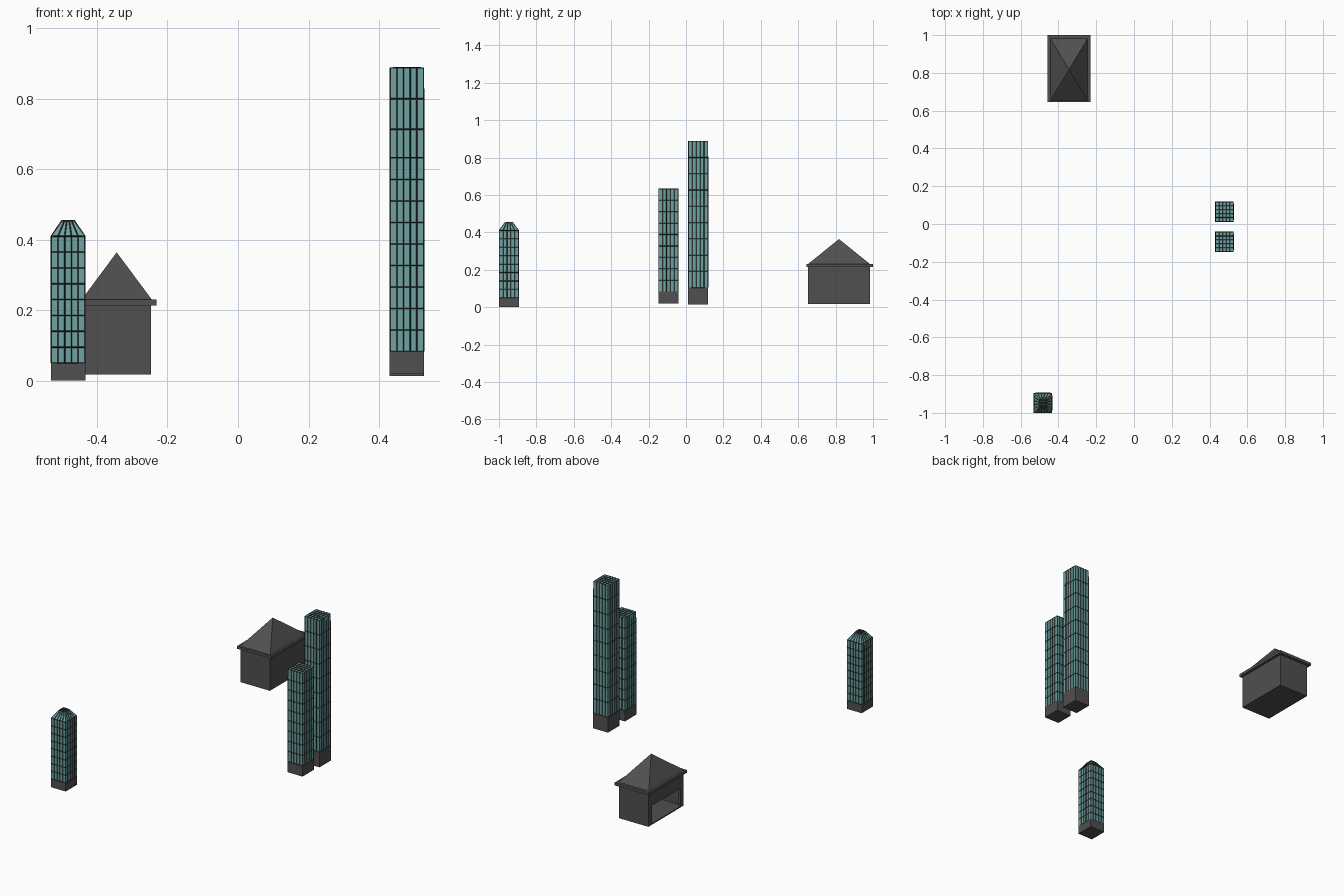
import bpy, bmesh

if "Cube" in bpy.data.objects:
    bpy.data.objects.remove(bpy.data.objects["Cube"])


def material(name, rgb):
    m = bpy.data.materials.new(name)
    m.diffuse_color = (*rgb, 1)
    m.use_nodes = True
    m.node_tree.nodes["Principled BSDF"].inputs["Base Color"].default_value = m.diffuse_color
    return m


GLASS = material("teal_glass", (0.16, 0.37, 0.36))
FRAME = material("dark_frame", (0.03, 0.03, 0.03))
STONE = material("dark_grey", (0.08, 0.08, 0.08))


def finish(name, bm, mat):
    bmesh.ops.recalc_face_normals(bm, faces=bm.faces[:])
    me = bpy.data.meshes.new(name)
    bm.to_mesh(me)
    bm.free()
    me.materials.append(mat)
    ob = bpy.data.objects.new(name, me)
    bpy.context.collection.objects.link(ob)
    return ob


def box(name, x0, x1, y0, y1, z0, z1, mat=STONE):
    bm = bmesh.new()
    bmesh.ops.create_cube(bm, size=1)
    for v in bm.verts:
        v.co = ((x0 + x1) / 2 + v.co.x * (x1 - x0),
                (y0 + y1) / 2 + v.co.y * (y1 - y0),
                (z0 + z1) / 2 + v.co.z * (z1 - z0))
    return finish(name, bm, mat)


def pane_shell(cx, cy, hx, hy, levels, n=5):
    """Walls and cap divided into panes; levels are (z, width factor)."""
    bm = bmesh.new()
    grid = {}

    def vert(i, j, k):
        if (i, j, k) not in grid:
            z, s = levels[k]
            grid[i, j, k] = bm.verts.new((cx + hx * s * (2 * i / n - 1),
                                          cy + hy * s * (2 * j / n - 1), z))
        return grid[i, j, k]

    ring = ([(i, 0) for i in range(n)] + [(n, j) for j in range(n)] +
            [(n - i, n) for i in range(n)] + [(0, n - j) for j in range(n)])
    for k in range(len(levels) - 1):
        for a, b in zip(ring, ring[1:] + ring[:1]):
            bm.faces.new((vert(*a, k), vert(*b, k), vert(*b, k + 1), vert(*a, k + 1)))
    t = len(levels) - 1
    for i in range(n):
        for j in range(n):
            bm.faces.new((vert(i, j, t), vert(i + 1, j, t),
                          vert(i + 1, j + 1, t), vert(i, j + 1, t)))
    return bm


def tower(name, cx, cy, z0, zb, z1, rows, crown=None):
    hx, hy, e = 0.049, 0.0535, 0.002
    # solid plinth
    box(name + "_base", cx - hx, cx + hx, cy - hy, cy + hy, z0, zb)
    levels = [(zb + (z1 - e - zb) * k / rows, 1) for k in range(rows + 1)]
    if crown:
        levels.append(crown)
    # glass skin and the frame bars along its pane edges
    finish(name + "_glass", pane_shell(cx, cy, hx - e, hy - e, levels), GLASS)
    bars = finish(name + "_frame", pane_shell(cx, cy, hx - e, hy - e, levels), FRAME)
    wire = bars.modifiers.new("bars", 'WIREFRAME')
    wire.thickness = 0.005
    wire.use_even_offset = False
    wire.use_boundary = True


tower("low_tower", -0.482, -0.947, 0.0, 0.05, 0.412, 8, crown=(0.453, 0.38))
tower("middle_tower", 0.479, -0.094, 0.02, 0.083, 0.634, 9)
tower("tall_tower", 0.479, 0.065, 0.014, 0.104, 0.889, 9)

# house: hollow walls with a wide opening on the -x side
CX, CY = -0.344, 0.818
walls = box("house_walls", CX - 0.097, CX + 0.097, CY - 0.165, CY + 0.165, 0.017, 0.216)
for name, dims in (("room_cutter", (CX - 0.085, CX + 0.087, CY - 0.15, CY + 0.15, 0.024, 0.205)),
                   ("opening_cutter", (CX - 0.12, CX - 0.05, CY - 0.135, CY + 0.13, 0.024, 0.13))):
    cutter = box(name, *dims)
    cutter.hide_render = True
    cutter.hide_set(True)
    cut = walls.modifiers.new(name, 'BOOLEAN')
    cut.operation = 'DIFFERENCE'
    cut.object = cutter
    cut.solver = 'EXACT'

# eaves slab
box("house_eaves", CX - 0.113, CX + 0.113, 0.645, 1.0, 0.214, 0.231)

# hipped roof rising to a point
bm = bmesh.new()
base = [bm.verts.new((CX + sx * 0.099, CY + sy * 0.165, 0.231))
        for sx, sy in ((-1, -1), (1, -1), (1, 1), (-1, 1))]
apex = bm.verts.new((CX, CY, 0.364))
bm.faces.new(base)
for a, b in zip(base, base[1:] + base[:1]):
    bm.faces.new((a, b, apex))
finish("house_roof", bm, STONE)
